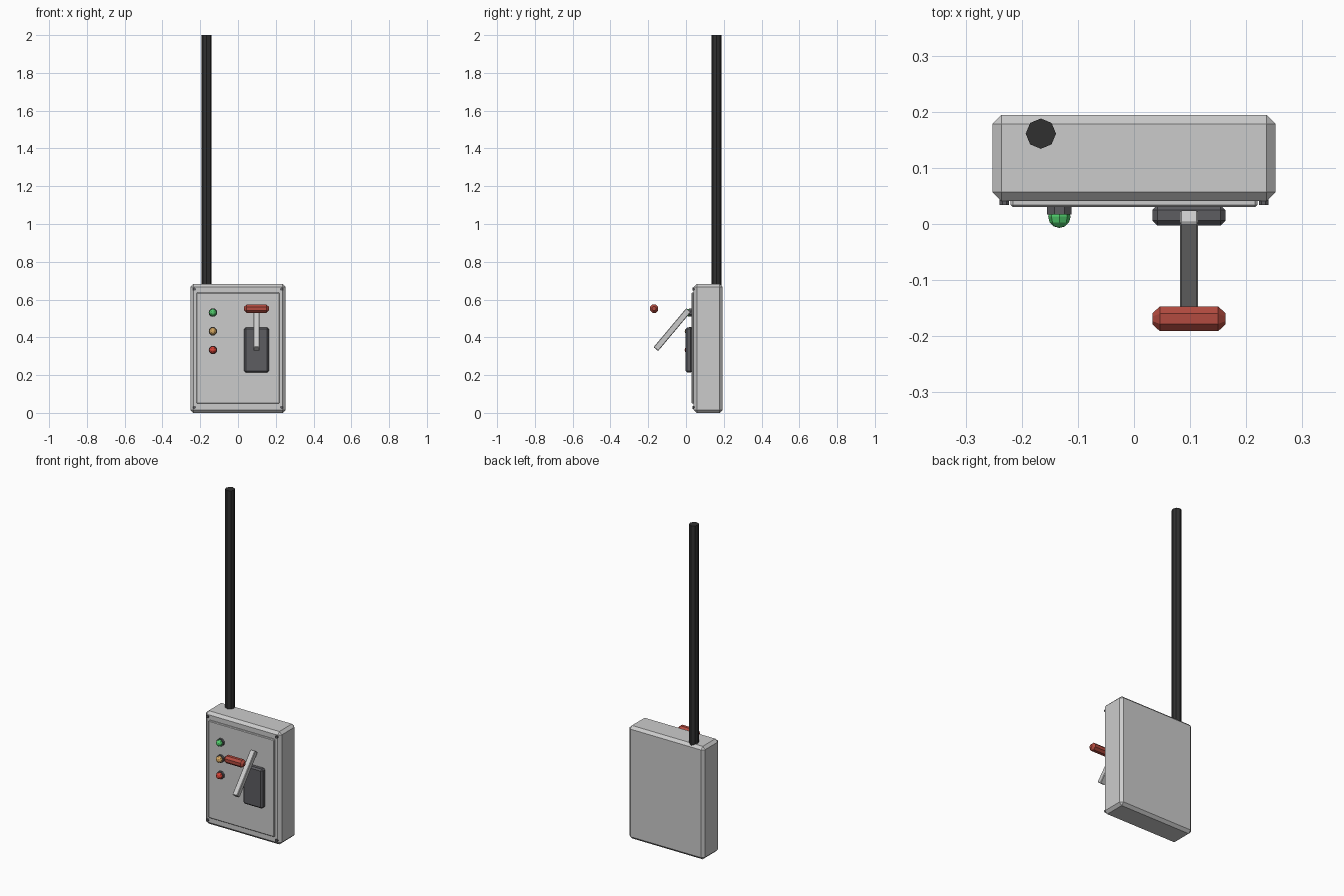
import bpy, bmesh, math
from mathutils import Matrix, Vector

if "Cube" in bpy.data.objects:
    bpy.data.objects.remove(bpy.data.objects["Cube"])


def material(name, rgb):
    m = bpy.data.materials.new(name)
    m.diffuse_color = (*rgb, 1)
    m.use_nodes = True
    m.node_tree.nodes["Principled BSDF"].inputs["Base Color"].default_value = m.diffuse_color
    return m


GREEN = material("green", (0.08, 0.6, 0.15))
AMBER = material("amber", (0.65, 0.38, 0.12))
RED = material("red", (0.7, 0.06, 0.04))
GRIP = material("grip_red", (0.45, 0.07, 0.05))
DARK = material("dark", (0.03, 0.03, 0.03))
STEEL = material("dark_grey", (0.11, 0.11, 0.12))


def finish(name, bm, mat=None):
    me = bpy.data.meshes.new(name)
    bmesh.ops.recalc_face_normals(bm, faces=bm.faces)
    bm.to_mesh(me)
    bm.free()
    ob = bpy.data.objects.new(name, me)
    bpy.context.collection.objects.link(ob)
    if mat:
        me.materials.append(mat)
    return ob


def box(name, center, size, bevel, mat=None, tilt=0):
    bm = bmesh.new()
    bmesh.ops.create_cube(bm, size=1)
    bmesh.ops.scale(bm, vec=size, verts=bm.verts)
    bmesh.ops.bevel(bm, geom=bm.edges[:], offset=bevel, segments=1,
                    affect='EDGES', profile=0.5)
    bmesh.ops.transform(bm, verts=bm.verts, matrix=Matrix.Translation(center)
                        @ Matrix.Rotation(tilt, 4, 'X'))
    return finish(name, bm, mat)


def rod(name, start, end, r, mat=None, chamfer=0, end_r=None, turn=0):
    """Eight-sided bar between two points, optionally chamfered at both ends."""
    a, b = Vector(start), Vector(end)
    length = (b - a).length
    prof = [(r, 0), (r, length)]
    if chamfer:
        prof = [(end_r, 0), (r, chamfer), (r, length - chamfer), (end_r, length)]
    q = (b - a).to_track_quat('Z', 'Y').to_matrix().to_4x4()
    m = Matrix.Translation(a) @ q
    bm = bmesh.new()
    rings = [[bm.verts.new(m @ Vector((pr * math.cos(turn + k * math.pi / 4),
                                       pr * math.sin(turn + k * math.pi / 4), z)))
              for k in range(8)] for pr, z in prof]
    for lo, hi in zip(rings, rings[1:]):
        for k in range(8):
            bm.faces.new((lo[k], lo[k - 1], hi[k - 1], hi[k]))
    bm.faces.new(rings[0])
    bm.faces.new(rings[-1])
    return finish(name, bm, mat)


# Cabinet and door panel
box("cabinet", (0, 0.1175, 0.341), (0.505, 0.153, 0.682), 0.016)
box("door_panel", (0, 0.038, 0.343), (0.44, 0.016, 0.588), 0.004)

# Corner screws
for sx in (-1, 1):
    for label, z in (("lower", 0.029), ("upper", 0.655)):
        rod(f"{label}_screw", (sx * 0.231, 0.046, z), (sx * 0.231, 0.034, z),
            0.009, STEEL, turn=math.pi / 8)

# Indicator lamps with collars
for label, z, mat in (("green", 0.531, GREEN), ("amber", 0.432, AMBER), ("red", 0.333, RED)):
    rod(f"{label}_lamp_collar", (-0.133, 0.034, z), (-0.133, 0.017, z), 0.0235, STEEL,
        turn=math.pi / 8)
    bm = bmesh.new()
    bmesh.ops.create_uvsphere(bm, u_segments=8, v_segments=6, radius=0.02)
    bmesh.ops.transform(bm, verts=bm.verts, matrix=Matrix.Translation((-0.133, 0.013, z))
                        @ Matrix.Rotation(math.pi / 2, 4, 'X'))
    finish(f"{label}_lamp", bm, mat)

# Switch housing, tilted lever and its grip
box("switch_housing", (0.098, 0.0155, 0.333), (0.13, 0.037, 0.238), 0.009, STEEL)
box("switch_lever", (0.098, -0.073, 0.441), (0.032, 0.032, 0.27), 0.003,
    tilt=-math.radians(40))
rod("lever_grip", (0.033, -0.169, 0.552), (0.163, -0.169, 0.552), 0.0238, GRIP,
    chamfer=0.013, end_r=0.011, turn=math.pi / 8)

# Conduit rising from the cabinet top
rod("conduit", (-0.166, 0.161, 0.66), (-0.166, 0.161, 2.0), 0.027, DARK)
